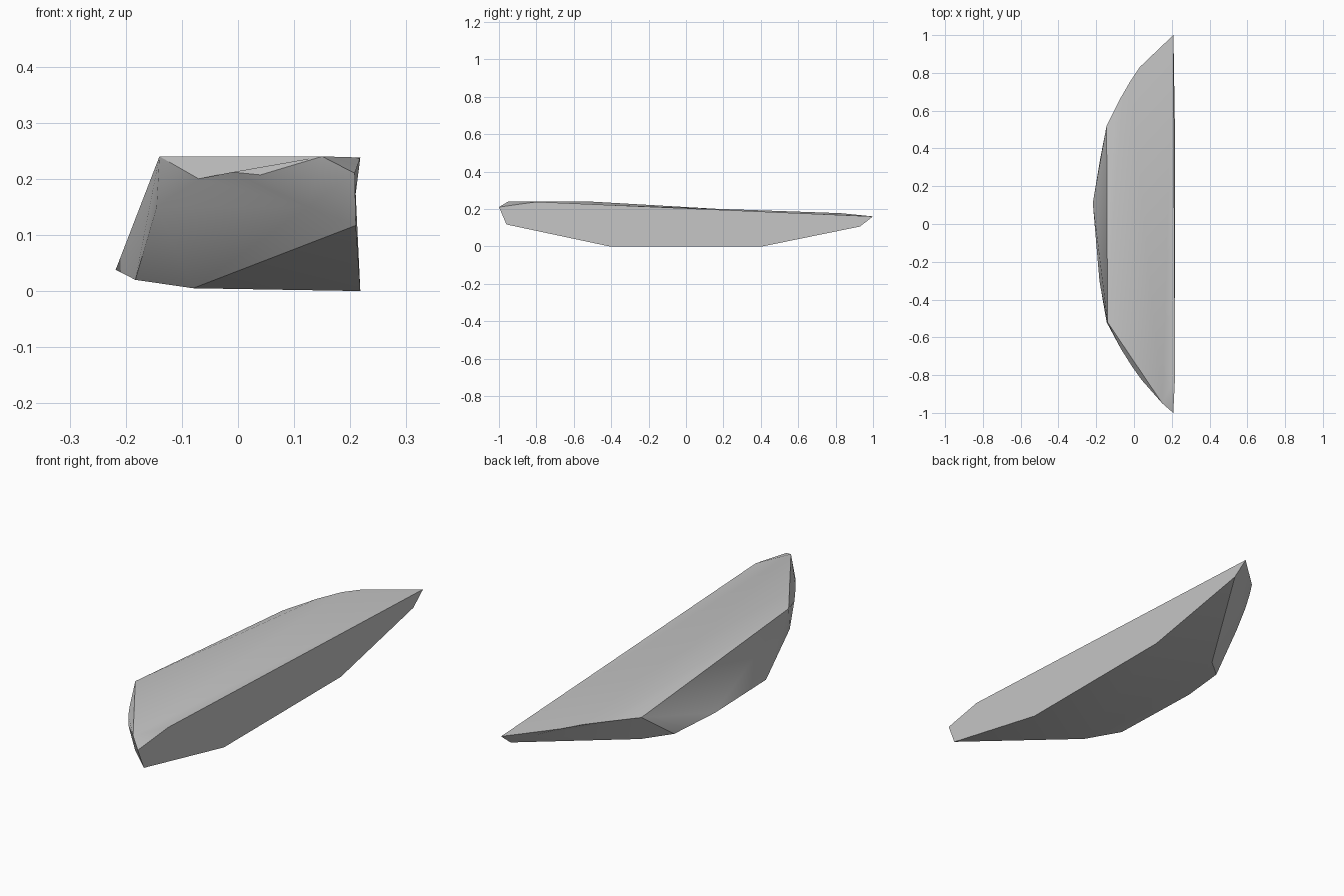
import bpy
import bmesh

default_cube = bpy.data.objects.get("Cube")
if default_cube:
    bpy.data.objects.remove(default_cube, do_unlink=True)


def flat_material(name, colour):
    mat = bpy.data.materials.new(name)
    mat.use_nodes = True
    mat.diffuse_color = colour
    mat.node_tree.nodes["Principled BSDF"].inputs["Base Color"].default_value = colour
    return mat


# Named corners of the wedge-shaped block
corners = {
    # upper plateau
    "top_front": (-.14, -.52, .24), "top_nose": (.15, -.95, .24),
    "top_side": (.218, -.8, .238), "top_back": (-.145, .52, .155),
    "tip_back": (.208, 1, .16),
    # rim below the front bevel
    "rim_corner": (-.145, -.52, .15), "rim_a": (-.07, -.66, .2),
    "rim_peak": (-.01, -.755, .212), "rim_b": (.04, -.825, .207),
    "rim_c": (.125, -.9, .15), "tip_front": (.208, -1, .21),
    # rim along the back
    "back_a": (-.075, .66, .172), "back_peak": (-.02, .755, .18),
    "back_b": (.03, .83, .177), "back_c": (.125, .9, .147),
    # keel and lower edges
    "keel_front": (-.183, -.3, .02), "keel_mid": (-.218, .11, .038),
    "keel_back": (-.18, .34, .023), "heel_front": (-.08, -.43, .005),
    "heel_back": (-.08, .43, .008), "base_front": (.218, -.41, 0),
    "base_back": (.218, .41, 0), "chin_front": (.21, -.96, .117),
    "chin_back": (.21, .93, .106),
}

# Flat cut side, plateau, bevels, curved walls and underside
panels = [
    "top_side tip_back chin_back base_back base_front chin_front tip_front",
    "top_front top_nose top_side tip_back back_b back_peak back_a",
    "top_front back_a top_back",
    "top_front rim_corner rim_a",
    "top_front rim_a rim_peak rim_b top_nose",
    "top_nose rim_b rim_c",
    "top_nose rim_c tip_front",
    "top_nose tip_front top_side",
    "rim_corner rim_c rim_b rim_peak rim_a",
    "rim_corner keel_front heel_front rim_c",
    "rim_c heel_front chin_front",
    "rim_c chin_front tip_front",
    "top_back back_a back_peak back_b back_c",
    "top_back keel_back heel_back back_c",
    "back_c heel_back chin_back",
    "back_c chin_back tip_back",
    "back_b back_c tip_back",
    "top_front rim_corner keel_front",
    "top_front keel_front keel_mid",
    "top_front keel_mid top_back",
    "top_back keel_mid keel_back",
    "keel_front keel_mid keel_back heel_back heel_front",
    "heel_front heel_back base_back base_front",
    "heel_front base_front chin_front",
    "heel_back base_back chin_back",
]

bm = bmesh.new()
verts = {name: bm.verts.new(co) for name, co in corners.items()}
for panel in panels:
    bm.faces.new([verts[name] for name in panel.split()])
bmesh.ops.recalc_face_normals(bm, faces=bm.faces[:])
mesh = bpy.data.meshes.new("stone_slab")
bm.to_mesh(mesh)
bm.free()

slab = bpy.data.objects.new("stone_slab", mesh)
bpy.context.collection.objects.link(slab)
mesh.materials.append(flat_material("stone grey", (.56, .56, .56, 1)))

# Soft shading with crisp edges
bpy.ops.object.select_all(action="DESELECT")
slab.select_set(True)
bpy.context.view_layer.objects.active = slab
bpy.ops.object.shade_smooth_by_angle(angle=.52)
